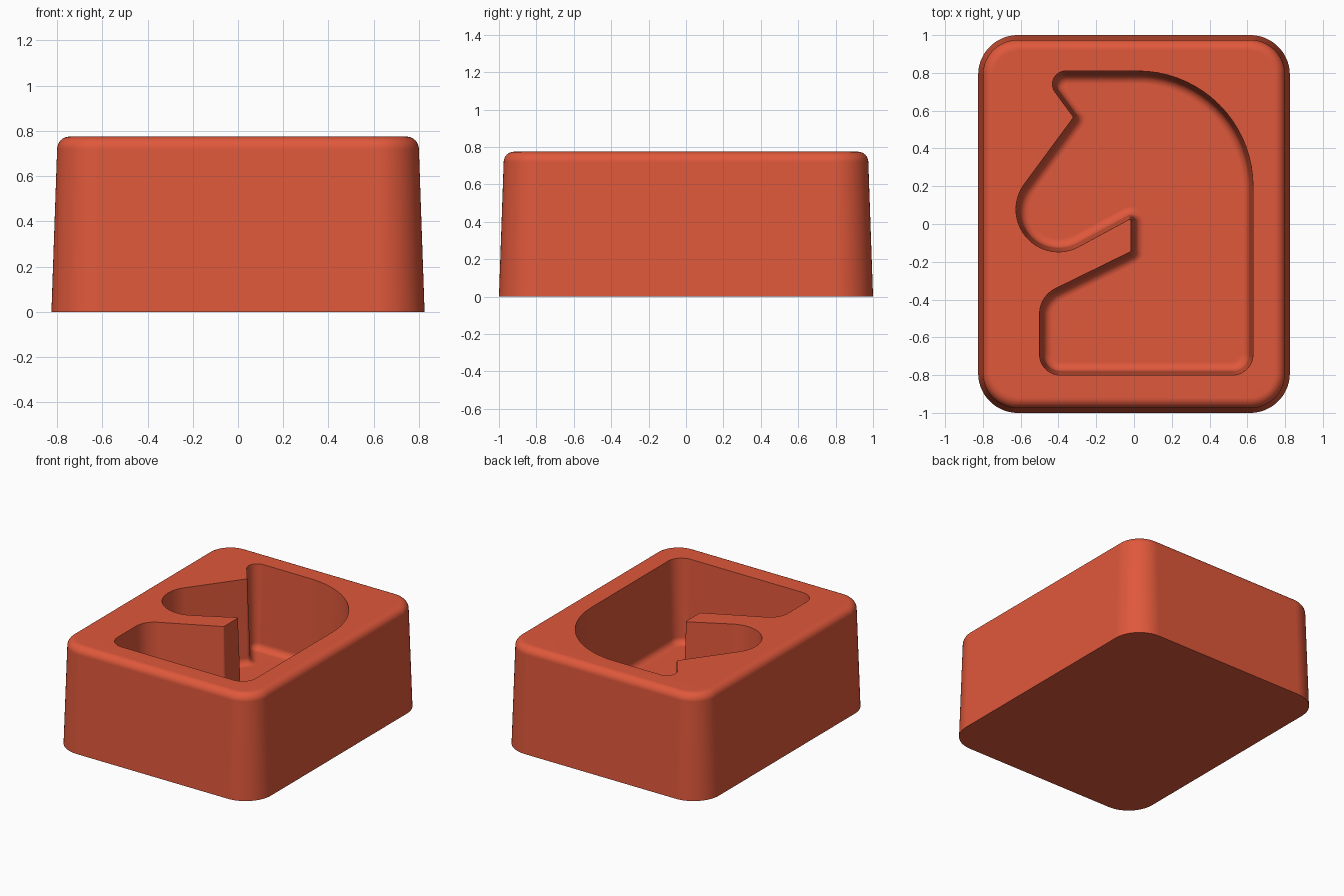
import bpy, bmesh, math
from mathutils import Vector

if "Cube" in bpy.data.objects:
    bpy.data.objects.remove(bpy.data.objects["Cube"], do_unlink=True)

HEIGHT, FLOOR, DRAFT = 0.775, 0.155, 0.035


def material(name, color):
    mat = bpy.data.materials.new(name)
    mat.use_nodes = True
    mat.diffuse_color = color
    mat.node_tree.nodes["Principled BSDF"].inputs["Base Color"].default_value = color
    return mat


def rounded_outline(corners):
    """Counter-clockwise (x, y, radius) corners -> points with outward normals."""
    result = []
    for i, (x, y, r) in enumerate(corners):
        p = Vector((x, y))
        a = (p - Vector(corners[i - 1][:2])).normalized()
        b = (Vector(corners[(i + 1) % len(corners)][:2]) - p).normalized()
        turn = math.atan2(a.x * b.y - a.y * b.x, a.dot(b))
        side = 1 if turn > 0 else -1
        start = p - a * r * math.tan(abs(turn) / 2)
        n0 = Vector((a.y, -a.x))
        center = start - n0 * r * side
        steps = max(6, math.ceil(abs(turn) / math.radians(5)))
        for k in range(steps + 1):
            t = turn * k / steps
            n = Vector((n0.x * math.cos(t) - n0.y * math.sin(t),
                        n0.x * math.sin(t) + n0.y * math.cos(t)))
            result.append((center + n * r * side, n))
    return result


def loft(bm, outline, profile):
    """Stack inset copies of the outline, given (inset, z) steps; return end edge loops."""
    rings = [[bm.verts.new((*(p - n * d), z)) for p, n in outline] for d, z in profile]
    count = len(outline)
    for low, high in zip(rings, rings[1:]):
        for i in range(count):
            j = (i + 1) % count
            bm.faces.new((low[i], low[j], high[j], high[i]))
    return [[bm.edges.get((r[i], r[(i + 1) % count])) for i in range(count)]
            for r in (rings[0], rings[-1])]


def quarter(steps=8):
    return [math.pi / 2 * k / steps for k in range(steps + 1)]


# Drafted outer block with a rounded top edge
block = rounded_outline([(sx * 0.825, sy, 0.21)
                         for sx, sy in ((-1, -1), (1, -1), (1, 1), (-1, 1))])
R = 0.055
shoulder = DRAFT * (HEIGHT - R)
block_profile = [(0, 0)] + [(shoulder + R * (1 - math.cos(t)), HEIGHT - R + R * math.sin(t))
                            for t in quarter()]

# Horse-head pocket, drafted inward down to a filleted floor
head = rounded_outline([
    (-0.50, -0.80, 0.11), (0.63, -0.80, 0.11),      # base
    (0.63, 0.81, 0.61),                             # mane
    (-0.50, 0.81, 0.07), (-0.32, 0.565, 0.012),     # ear
    (-1.179, -0.601, 0.225),                        # muzzle
    (-0.015, 0.03, 0.008), (-0.015, -0.145, 0.008), # throat
    (-0.50, -0.383, 0.15),                          # chest
])
F = 0.048
foot = DRAFT * (HEIGHT - FLOOR - F)
head_profile = [(0, HEIGHT)] + [(foot + F * (1 - math.cos(t)), FLOOR + F - F * math.sin(t))
                                for t in quarter()]

bm = bmesh.new()
bottom, top = loft(bm, block, block_profile)
rim, floor = loft(bm, head, head_profile)
for edges in (bottom, top + rim, floor):
    bmesh.ops.triangle_fill(bm, use_beauty=True, use_dissolve=False, edges=edges,
                            normal=(0, 0, 1))
bmesh.ops.recalc_face_normals(bm, faces=bm.faces)
mesh = bpy.data.meshes.new("horse_head_mold")
bm.to_mesh(mesh)
bm.free()
mesh.materials.append(material("brick red", (0.74, 0.098, 0.044, 1)))

mold = bpy.data.objects.new("horse_head_mold", mesh)
bpy.context.collection.objects.link(mold)
bpy.ops.object.select_all(action="DESELECT")
mold.select_set(True)
bpy.context.view_layer.objects.active = mold
bpy.ops.object.shade_smooth_by_angle(angle=math.radians(35))

# Keep the large flat faces evenly shaded
weighted = mold.modifiers.new("weighted_normals", "WEIGHTED_NORMAL")
weighted.keep_sharp = True
